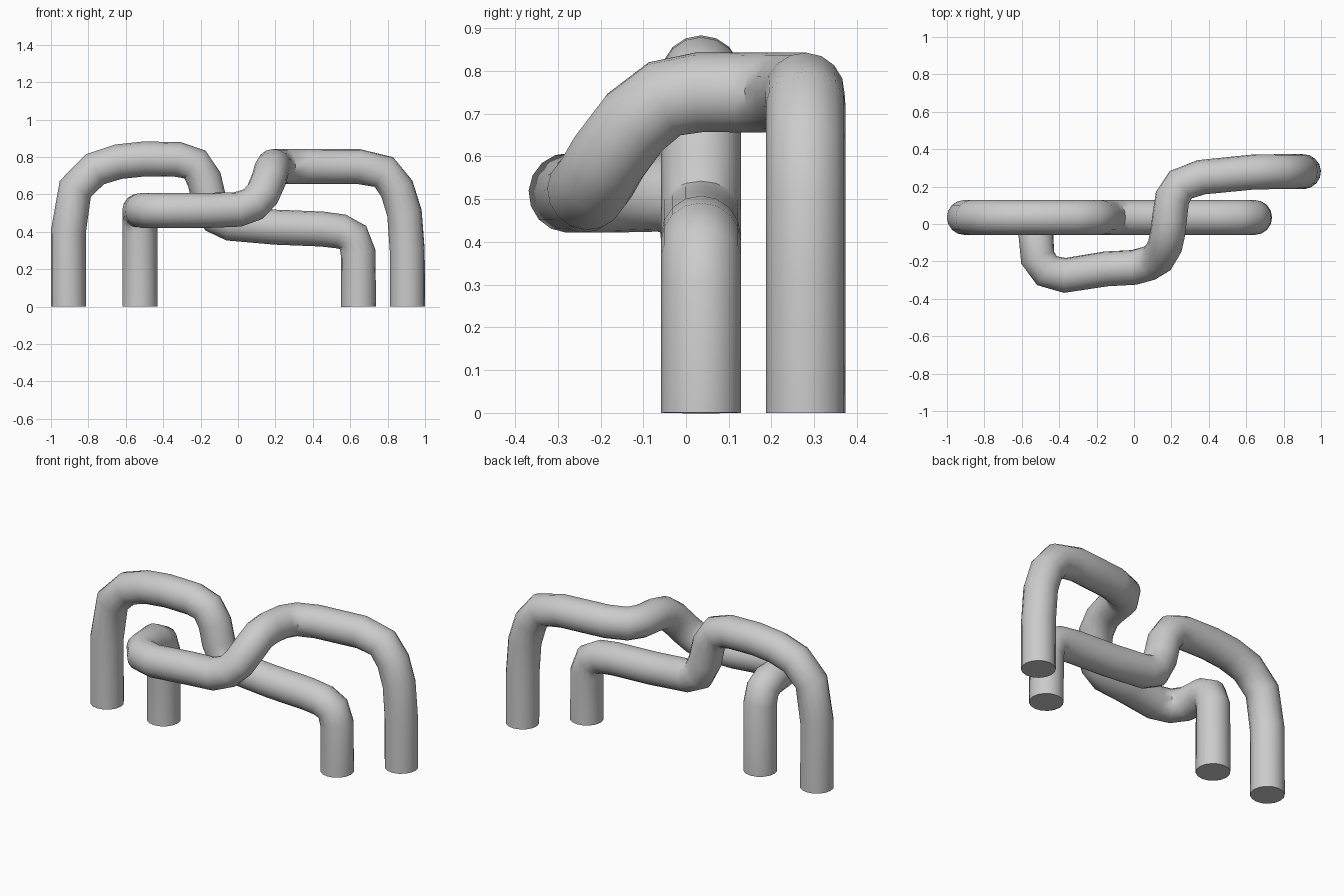
import bpy

if "Cube" in bpy.data.objects:
    bpy.data.objects.remove(bpy.data.objects["Cube"])

RADIUS = 0.0935


def bent_tube(name, points):
    """Sweep a round section along a path and turn it into a capped mesh."""
    curve = bpy.data.curves.new(name, 'CURVE')
    curve.dimensions = '3D'
    curve.bevel_depth = RADIUS
    curve.bevel_resolution = 6
    curve.use_fill_caps = True
    spline = curve.splines.new('POLY')
    spline.points.add(len(points) - 1)
    for target, p in zip(spline.points, points):
        target.co = (*p, 1)
    obj = bpy.data.objects.new(name, curve)
    bpy.context.collection.objects.link(obj)
    bpy.ops.object.select_all(action='DESELECT')
    obj.select_set(True)
    bpy.context.view_layer.objects.active = obj
    bpy.ops.object.convert(target='MESH')
    bpy.ops.object.shade_smooth_by_angle(angle=0.7)
    return obj


# Flat tube: tall arch on the left stepping down to a low run (x, z)
flat_path = [(-.907, 0), (-.907, .4), (-.87, .63), (-.765, .735), (-.64, .775),
             (-.5, .79), (-.32, .787), (-.23, .76), (-.18, .68), (-.155, .57),
             (-.11, .475), (-.04, .445), (.2, .425), (.45, .415), (.55, .402),
             (.615, .37), (.642, .29), (.645, 0)]
bent_tube("planar_tube", [(x, .035, z) for x, z in flat_path])

# Winding tube: loops out to the front, then crosses over the flat tube
bent_tube("crossing_tube", [
    (-.525, .035, 0), (-.525, .035, .41), (-.525, .01, .485), (-.525, -.05, .515),
    (-.515, -.18, .515), (-.465, -.25, .515), (-.37, -.275, .515),
    (-.15, -.24, .515), (0, -.232, .52), (.08, -.21, .548), (.13, -.18, .6),
    (.165, -.12, .68), (.18, -.05, .735), (.19, .03, .75), (.205, .14, .75),
    (.25, .21, .75), (.36, .25, .75), (.64, .278, .75), (.78, .28, .72),
    (.85, .28, .63), (.89, .28, .5), (.905, .28, .3), (.906, .28, 0)])
